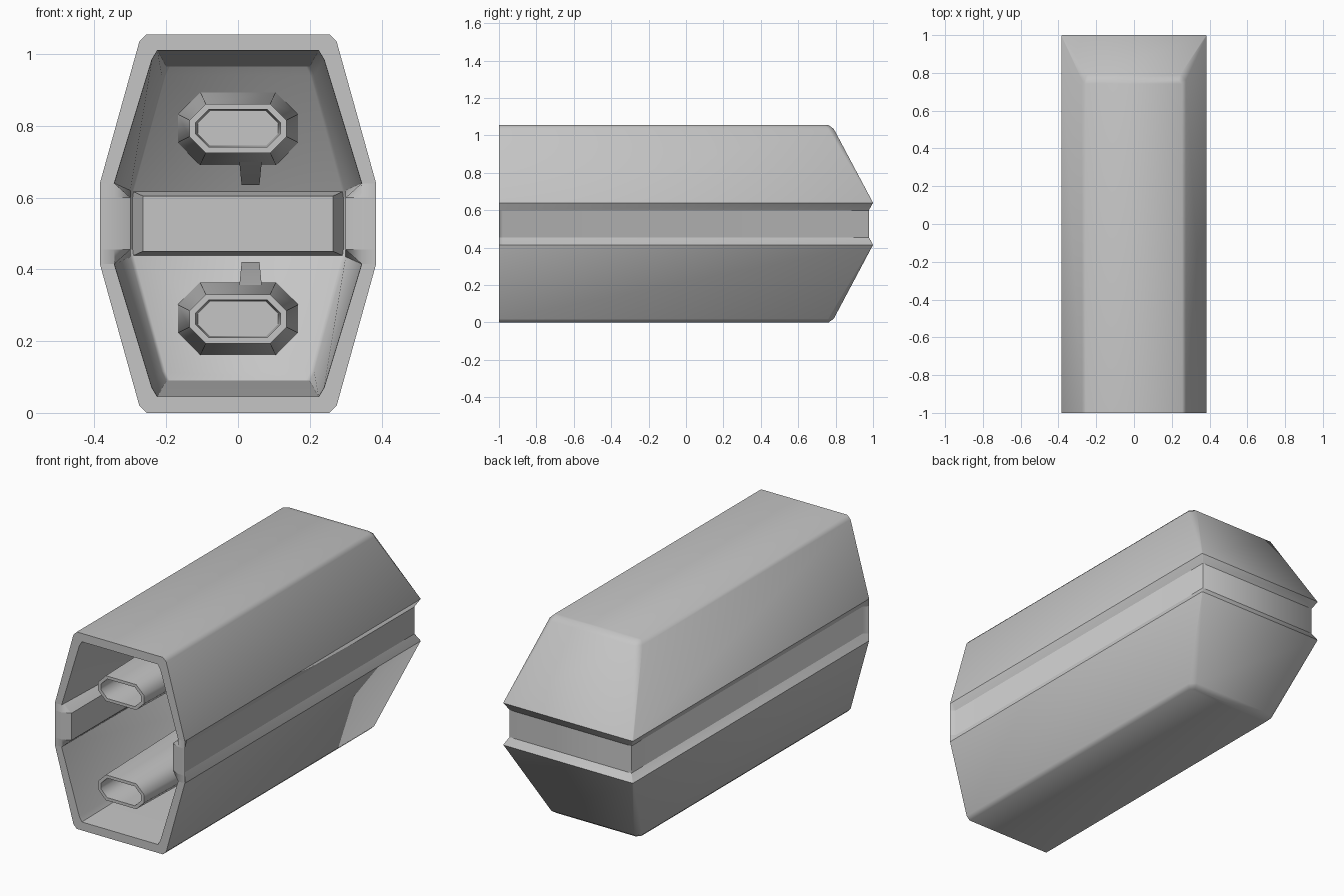
import bpy, bmesh, math

if "Cube" in bpy.data.objects:
    bpy.data.objects.remove(bpy.data.objects["Cube"])

H = 1.055          # overall height
GREY = bpy.data.materials.new("warm grey")
GREY.diffuse_color = (0.56, 0.56, 0.56, 1)
GREY.use_nodes = True
GREY.node_tree.nodes["Principled BSDF"].inputs["Base Color"].default_value = GREY.diffuse_color


def finish(name, bm, limit=50, sharp_z=()):
    """Clean the mesh, set sharp edges by angle and chosen heights."""
    bmesh.ops.remove_doubles(bm, verts=bm.verts, dist=1e-5)
    bmesh.ops.recalc_face_normals(bm, faces=bm.faces)
    for f in bm.faces:
        f.smooth = True
    for e in bm.edges:
        on_line = any(all(abs(v.co.z - z) < 1e-3 for v in e.verts) for z in sharp_z)
        e.smooth = not on_line and e.calc_face_angle(0) < math.radians(limit)
    me = bpy.data.meshes.new(name)
    bm.to_mesh(me)
    bm.free()
    me.materials.append(GREY)
    ob = bpy.data.objects.new(name, me)
    bpy.context.collection.objects.link(ob)
    return ob


def loft(bm, rings, closed):
    n = len(rings[0])
    for a, b in zip(rings, rings[1:]):
        for i in range(n if closed else n - 1):
            j = (i + 1) % n
            bm.faces.new((a[i], a[j], b[j], b[i]))


def u_ring(bm, zf, hf, zb, hb, yb, c):
    """U-shaped ring, open at the front, with back corners cut by c."""
    half = [(hf, -1, zf), (hb, -0.98, zb if zf == zb else zf + (zb - zf) * .02),
            (hb, yb - c, zb), (hb - c, yb, zb)]
    if zf != zb:
        half[1] = (hf + (hb - hf) * .02, -0.98, half[1][2])
    pts = [(-x, y, z) for x, y, z in half] + half[::-1]
    return [bm.verts.new(p) for p in pts]


def mirrored(rows, zcols):
    """Top-to-middle rows followed by their copies reflected in height."""
    low = [tuple(H - v if i in zcols else v for i, v in enumerate(r)) for r in rows]
    return rows + low[::-1]


# Casing: outer and inner skins joined by the front rim
outer = [(1.055, .255, 1.055, .255, .762, .02), (1.035, .275, 1.035, .275, .79, .03),
         (.64, .385, .64, .385, 1.0, .004), (.60, .385, .60, .362, .978, .002)]
inner = [(1.01, .225, .965, .200, .73, .01), (.985, .24, .94, .212, .745, .01),
         (.64, .345, .62, .300, .915, .01), (.60, .345, .60, .300, .925, .01)]
bm = bmesh.new()
out = [u_ring(bm, *r) for r in mirrored(outer, (0, 2))]
inn = [u_ring(bm, *r) for r in mirrored(inner, (0, 2))]
for skin in (out, inn):
    loft(bm, skin, False)
    for cap in (skin[0], skin[-1]):
        a = cap
        for i in range(3):
            bm.faces.new((a[i], a[i + 1], a[6 - i], a[7 - i]))
rims = [[r[0] for r in s] + [r[-1] for r in s[::-1]] for s in (out, inn)]
loft(bm, rims, True)
finish("casing", bm, 50, (.64, .60, H - .64, H - .60))


def octagon(bm, y, hx, hz, cut, zc):
    pts = [(hx, hz - cut), (hx - cut, hz), (cut - hx, hz), (-hx, hz - cut),
           (-hx, cut - hz), (cut - hx, -hz), (hx - cut, -hz), (hx, cut - hz)]
    return [bm.verts.new((x, y, zc + z)) for x, z in pts]


# Two tapering rails with hollow front ends
for name, zc in (("upper_rail", .793), ("lower_rail", H - .793)):
    bm = bmesh.new()
    rows = [(.86, .168, .102, .062), (-.99, .135, .068, .045),
            (-.99, .118, .052, .036), (-.5, .112, .048, .034)]
    rings = [octagon(bm, *r, zc) for r in rows]
    loft(bm, rings, True)
    bm.faces.new(rings[0])
    bm.faces.new(rings[-1])
    finish(name, bm, 50)

# Raised bar across the inner back wall
bm = bmesh.new()
rings = []
for y, hx, hz in ((.94, .300, .093), (.84, .265, .077)):
    rings.append([bm.verts.new((sx * hx, y, H / 2 + sz * hz))
                  for sx, sz in ((-1, -1), (1, -1), (1, 1), (-1, 1))])
loft(bm, rings, True)
for r in rings:
    bm.faces.new(r)
finish("back_bar", bm, 20)

# Small struts between each rail and the back wall
for name, z0, z1 in (("upper_strut", .635, .74), ("lower_strut", H - .635, H - .74)):
    bm = bmesh.new()
    rings = []
    for z, hx, y0 in ((z0, .025, .6), (z1, .035, .3)):
        rings.append([bm.verts.new((.035 + sx * hx, y, z))
                      for sx, y in ((-1, y0), (1, y0), (1, .9), (-1, .9))])
    loft(bm, rings, True)
    for r in rings:
        bm.faces.new(r)
    finish(name, bm, 20)
